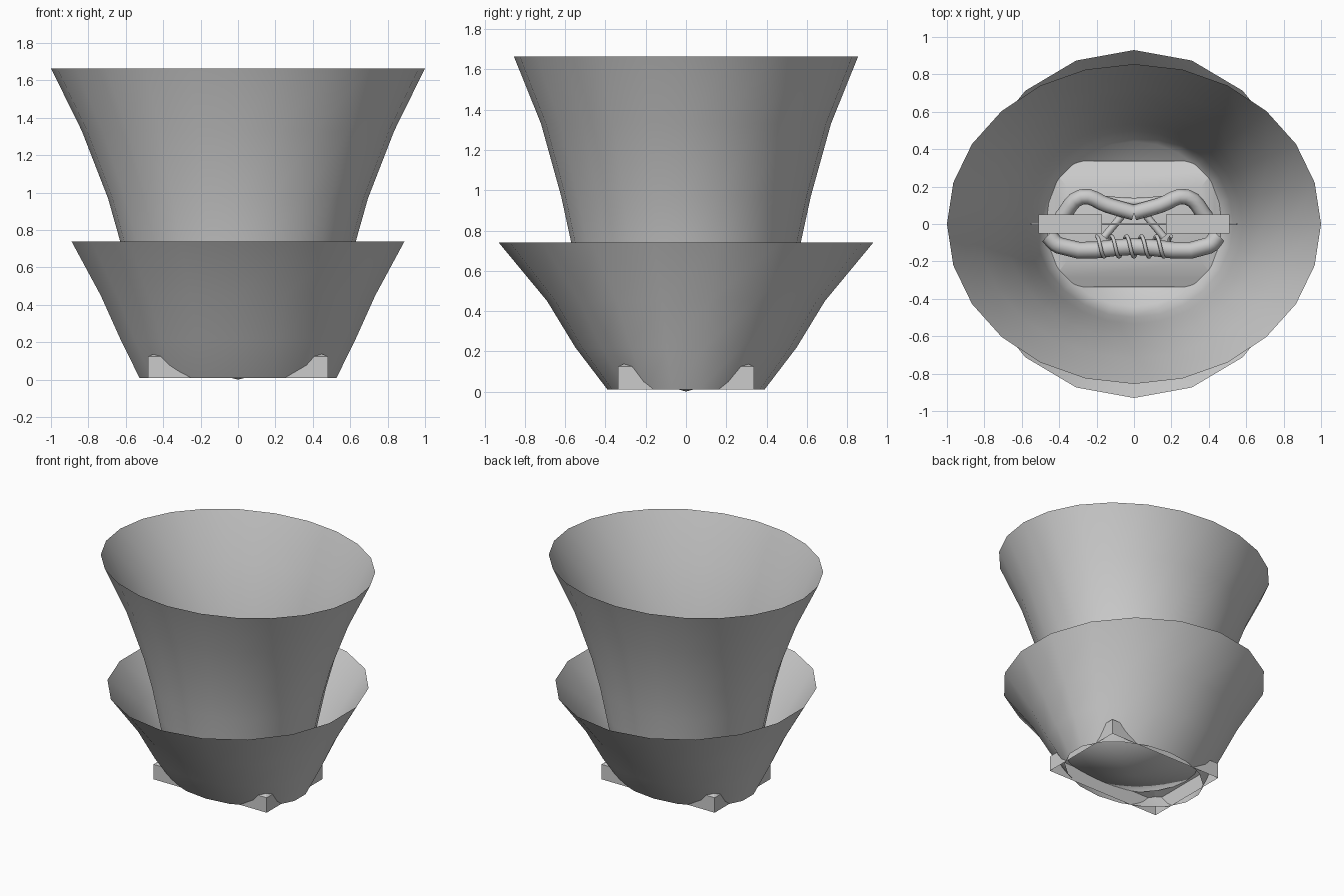
import bpy, bmesh, math

if "Cube" in bpy.data.objects:
    bpy.data.objects.remove(bpy.data.objects["Cube"])

GREY = (0.6, 0.6, 0.6, 1)
mat = bpy.data.materials.new("light grey")
mat.use_nodes = True
mat.diffuse_color = GREY
bsdf = next(n for n in mat.node_tree.nodes if n.type == "BSDF_PRINCIPLED")
bsdf.inputs["Base Color"].default_value = GREY


def add_mesh(name, bm, angle=50):
    mesh = bpy.data.meshes.new(name)
    bmesh.ops.recalc_face_normals(bm, faces=bm.faces)
    bm.to_mesh(mesh)
    bm.free()
    mesh.materials.append(mat)
    ob = bpy.data.objects.new(name, mesh)
    bpy.context.collection.objects.link(ob)
    bpy.ops.object.select_all(action="DESELECT")
    ob.select_set(True)
    bpy.context.view_layer.objects.active = ob
    bpy.ops.object.shade_smooth_by_angle(angle=math.radians(angle))
    return ob


def loft(name, rings, sides, start=0.0, tip=None):
    """Thin shell through ellipses given as (x radius, y radius, z)."""
    bm = bmesh.new()
    loops = []
    for rx, ry, z in rings:
        angles = [start + math.tau * i / sides for i in range(sides)]
        loops.append([bm.verts.new((rx * math.cos(a), ry * math.sin(a), z)) for a in angles])
    for low, high in zip(loops, loops[1:]):
        for i in range(sides):
            j = (i + 1) % sides
            bm.faces.new((low[i], low[j], high[j], high[i]))
    if tip is not None:
        centre = bm.verts.new((0, 0, tip))
        for i in range(sides):
            bm.faces.new((centre, loops[0][(i + 1) % sides], loops[0][i]))
    return add_mesh(name, bm, 75)


def tube(name, points, radius):
    """Round pipe along a smooth path."""
    curve = bpy.data.curves.new(name, "CURVE")
    curve.dimensions = "3D"
    curve.bevel_depth = radius
    curve.bevel_resolution = 2
    curve.resolution_u = 4
    curve.use_fill_caps = True
    spline = curve.splines.new("BEZIER")
    spline.bezier_points.add(len(points) - 1)
    for bp, p in zip(spline.bezier_points, points):
        bp.co = p
        bp.handle_left_type = bp.handle_right_type = "AUTO"
    curve.materials.append(mat)
    ob = bpy.data.objects.new(name, curve)
    bpy.context.collection.objects.link(ob)


# Flared cup with a shallow pointed floor
loft("upper_cup", [(0.47, 0.44, 0.13), (0.53, 0.5, 0.3), (0.58, 0.535, 0.52),
                   (0.63, 0.57, 0.74), (0.695, 0.62, 0.97), (0.835, 0.72, 1.33),
                   (1.0, 0.855, 1.665)], 24, tip=0)

# Outer collar, open at both ends
loft("lower_collar", [(0.535, 0.39, 0.01), (0.64, 0.55, 0.22),
                      (0.745, 0.69, 0.45), (0.904, 0.93, 0.74)], 18, math.pi / 2)

# Open-bottomed base block with a sloping shoulder
bm = bmesh.new()
loops = []
for hx, hy, z in ((0.48, 0.338, 0.01), (0.48, 0.338, 0.125), (0.43, 0.29, 0.145), (0.36, 0.2, 0.18)):
    loops.append([bm.verts.new((sx * hx, sy * hy, z))
                  for sx, sy in ((-1, -1), (1, -1), (1, 1), (-1, 1))])
for low, high in zip(loops, loops[1:]):
    for i in range(4):
        j = (i + 1) % 4
        bm.faces.new((low[i], low[j], high[j], high[i]))
bm.faces.new(loops[-1])
add_mesh("base_block", bm, 30)

# Mirrored side plates and bent arms
Z = 0.34
for side, sx in (("left", 1), ("right", -1)):
    bm = bmesh.new()
    bmesh.ops.create_cube(bm, size=1)
    bmesh.ops.scale(bm, vec=(0.34, 0.1, 0.1), verts=bm.verts)
    bmesh.ops.translate(bm, vec=(sx * 0.34, 0, Z + 0.08), verts=bm.verts)
    add_mesh(side + "_plate", bm, 30)
    tube(side + "_arm", [(sx * 0.39, 0.03, Z - 0.04), (sx * 0.28, 0.145, Z),
                         (sx * 0.14, 0.1, Z), (0, 0.06, Z)], 0.042)
    tube(side + "_strut", [(sx * 0.06, 0.05, Z - 0.05), (sx * 0.16, -0.07, Z - 0.05)], 0.02)

# Cross bars and the coil wound round the front bar
tube("axle", [(-0.55, 0, Z + 0.08), (0.55, 0, Z + 0.08)], 0.006)
tube("rear_bar", [(-0.2, 0.13, Z - 0.04), (0, 0.115, Z - 0.04), (0.2, 0.13, Z - 0.04)], 0.025)
tube("front_bar", [(-0.46, -0.06, Z - 0.02), (-0.4, -0.115, Z - 0.02), (0, -0.12, Z - 0.02),
                   (0.4, -0.115, Z - 0.02), (0.45, -0.06, Z - 0.02)], 0.045)
TURNS = 5
tube("coil", [(-0.2 + 0.4 * i / (8 * TURNS), -0.12 + 0.055 * math.cos(i * math.pi / 4),
               Z - 0.02 + 0.055 * math.sin(i * math.pi / 4)) for i in range(8 * TURNS + 1)], 0.01)
